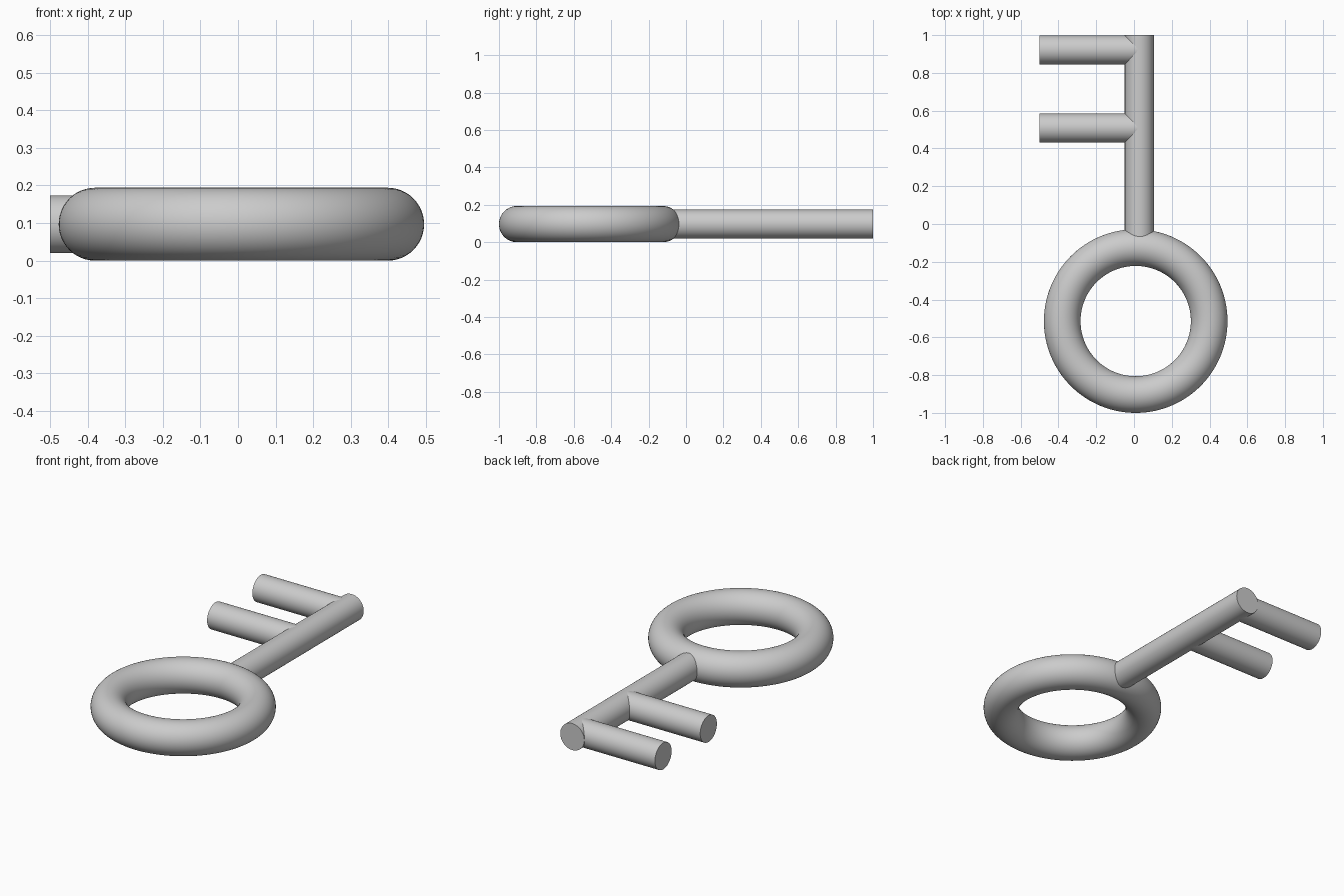
import bpy
from math import pi, radians

if "Cube" in bpy.data.objects:
    bpy.data.objects.remove(bpy.data.objects["Cube"])

Z = 0.097          # common centre height
ROD_R = 0.077      # radius of shaft and teeth
SHAFT_X = 0.028


def finish(name):
    obj = bpy.context.object
    obj.name = name
    bpy.ops.object.shade_smooth_by_angle(angle=radians(40))
    return obj


def rod(name, start, end, axis, radius=ROD_R):
    """Cylinder between two points lying along the x or y axis."""
    centre = [(a + b) / 2 for a, b in zip(start, end)]
    length = sum(abs(b - a) for a, b in zip(start, end))
    rot = (0, pi / 2, 0) if axis == 'X' else (pi / 2, 0, 0)
    bpy.ops.mesh.primitive_cylinder_add(vertices=64, radius=radius, depth=length,
                                        location=centre, rotation=rot)
    return finish(name)


# Ring handle
bpy.ops.mesh.primitive_torus_add(major_radius=0.389, minor_radius=0.097,
                                 major_segments=128, minor_segments=48,
                                 location=(0.009, -0.514, Z))
finish("ring_handle")

# Shaft, its near end buried in the ring
rod("shaft", (SHAFT_X, -0.12, Z), (SHAFT_X, 1.0, Z), 'Y')

# Teeth, running from the shaft centre to the left
for name, y in (("end_tooth", 0.922), ("middle_tooth", 0.508)):
    rod(name, (-0.5, y, Z), (SHAFT_X, y, Z), 'X', ROD_R - 0.0005)
